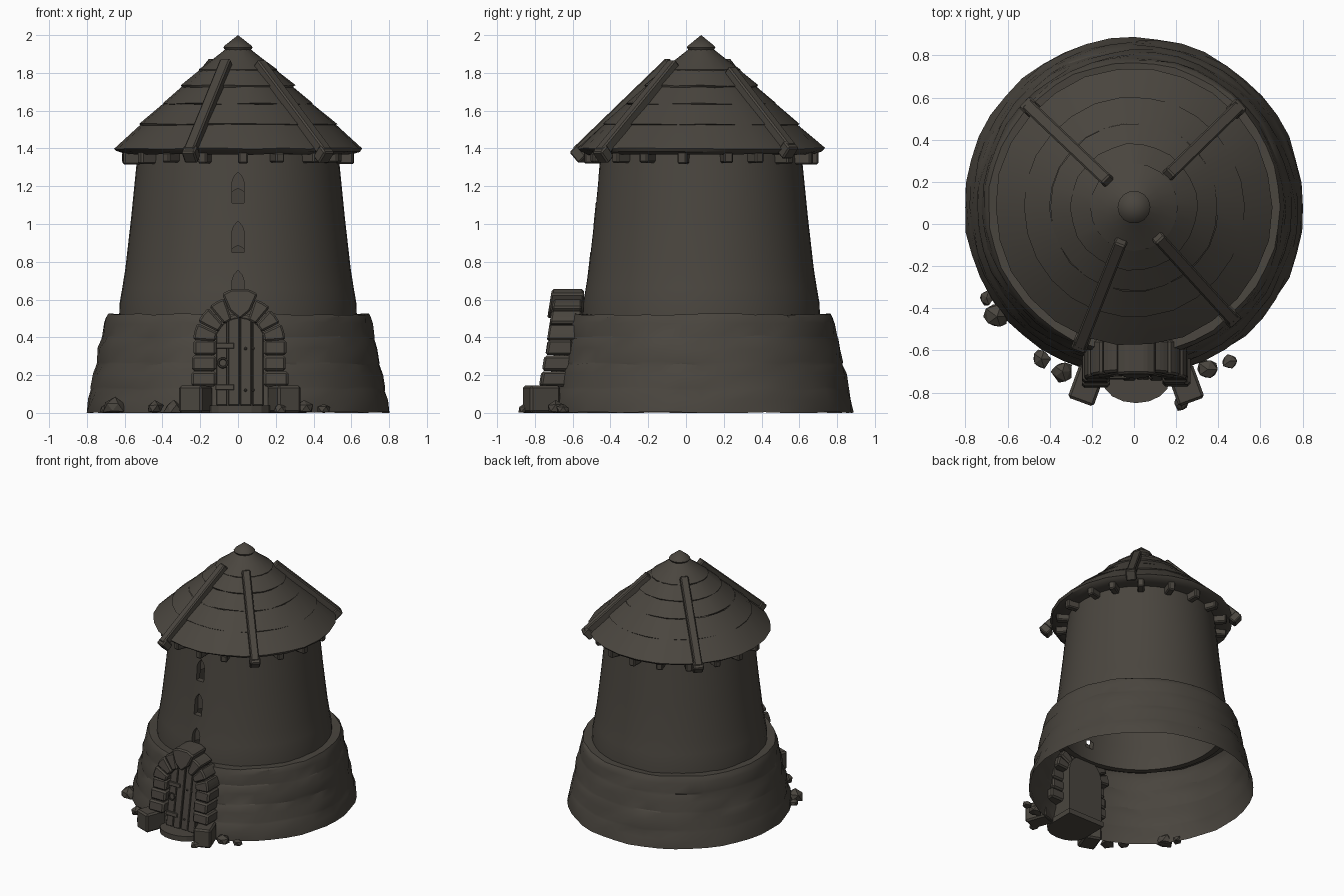
import bpy, bmesh, math, random
from mathutils import Vector, Matrix

random.seed(4)
if "Cube" in bpy.data.objects:
    bpy.data.objects.remove(bpy.data.objects["Cube"])

CY = 0.08      # tower axis in y
LEAN = 0.16    # backward slope of the doorway

stone = bpy.data.materials.new("dark_stone_brown")
stone.use_nodes = True
COLOR = (0.068, 0.060, 0.049, 1)
stone.diffuse_color = COLOR
stone.node_tree.nodes["Principled BSDF"].inputs["Base Color"].default_value = COLOR


def finish(name, bm, bevel=0, smooth=None):
    bmesh.ops.recalc_face_normals(bm, faces=bm.faces)
    if bevel:
        bmesh.ops.bevel(bm, geom=bm.edges[:], offset=bevel, segments=1, affect='EDGES')
    mesh = bpy.data.meshes.new(name)
    bm.to_mesh(mesh)
    bm.free()
    ob = bpy.data.objects.new(name, mesh)
    bpy.context.collection.objects.link(ob)
    mesh.materials.append(stone)
    if smooth:
        shade(ob, smooth)
    return ob


def shade(ob, angle):
    bpy.ops.object.select_all(action='DESELECT')
    ob.select_set(True)
    bpy.context.view_layer.objects.active = ob
    bpy.ops.object.shade_smooth_by_angle(angle=math.radians(angle))


def lathe(name, profile, sides, jr=0, jz=0, closed=False, smooth=35):
    """Spin (radius, z) points about the tower axis, with a little unevenness."""
    bm = bmesh.new()
    rings = []
    for r, z in profile:
        if r == 0:
            rings.append([bm.verts.new((0, CY, z))] * sides)
            continue
        ring = []
        for i in range(sides):
            a = math.tau * i / sides
            rr = r + random.uniform(-jr, jr)
            zz = max(0, z + random.uniform(-jz, jz))
            ring.append(bm.verts.new((rr * math.cos(a), CY + rr * math.sin(a), zz)))
        rings.append(ring)
    pairs = list(zip(rings, rings[1:]))
    if closed:
        pairs.append((rings[-1], rings[0]))
    for low, high in pairs:
        for i in range(sides):
            j = (i + 1) % sides
            bm.faces.new(dict.fromkeys((low[i], low[j], high[j], high[i])))
    return finish(name, bm, smooth=smooth)


def prism(name, outline, front, back, bevel=0.008, lean=LEAN):
    """Extrude an (x, z) outline in y; the front leans back with height."""
    bm = bmesh.new()
    a = [bm.verts.new((x, front + lean * z, z)) for x, z in outline]
    b = [bm.verts.new((x, back, z)) for x, z in outline]
    bm.faces.new(a)
    bm.faces.new(b[::-1])
    for i in range(len(a)):
        j = (i + 1) % len(a)
        bm.faces.new((a[i], b[i], b[j], a[j]))
    return finish(name, bm, bevel)


def box(name, size, matrix, bevel=0.008):
    bm = bmesh.new()
    bmesh.ops.create_cube(bm, size=1, matrix=matrix @ Matrix.Diagonal((*size, 1)))
    return finish(name, bm, bevel)


def rect(x0, x1, z0, z1):
    return [(x0, z0), (x1, z0), (x1, z1), (x0, z1)]


# Flared base in four uneven courses
base = []
for k in range(4):
    z, r = 0.135 * k, 0.805 - 0.029 * k
    base += [(r, z), (r - 0.008, z + 0.07), (r - 0.025, z + 0.12)]
base[-1] = (0.70, 0.505)
base += [(0.69, 0.522), (0.60, 0.515)]
lathe("base_courses", base, 44, jr=0.006, jz=0.006, smooth=25)

# Tapering wall, with three pointed slit windows cut in the front
outer = [(0.63, 0.49), (0.627, 0.58), (0.613, 0.66), (0.597, 0.76), (0.565, 1.04), (0.53, 1.39)]
inner = [(r - 0.045, z) for r, z in reversed(outer)]
wall = lathe("tower_wall", outer + inner, 48, closed=True)
cutters = []
for z in (0.59, 0.85, 1.11):
    slit = [(-0.032, z), (0.032, z), (0.032, z + 0.11), (0.022, z + 0.14),
            (0, z + 0.165), (-0.022, z + 0.14), (-0.032, z + 0.11)]
    depth = -0.445 - 0.125 * (1.11 - z)
    cut = prism("slit_cutter", slit, depth - 0.3, depth + 0.02, 0, 0)
    mod = wall.modifiers.new("slit", 'BOOLEAN')
    mod.operation, mod.object, mod.solver = 'DIFFERENCE', cut, 'EXACT'
    cutters.append(cut)
bpy.context.view_layer.update()
cut_wall = bpy.data.meshes.new_from_object(
    wall.evaluated_get(bpy.context.evaluated_depsgraph_get()))
wall.modifiers.clear()
wall.data = cut_wall
for cut in cutters:
    bpy.data.objects.remove(cut)
shade(wall, 35)

# Stepped shingle roof, cap and finial
lathe("roof", [(0.50, 1.37), (0.60, 1.37), (0.645, 1.385), (0.658, 1.40), (0.52, 1.522),
               (0.39, 1.63), (0.398, 1.638), (0.295, 1.725), (0.302, 1.733),
               (0.19, 1.825)], 26, jr=0.004, jz=0.004)
lathe("roof_middle_course", [(0.515, 1.522), (0.524, 1.53), (0.40, 1.634)], 26, 0.003, 0.003)
lathe("roof_cap", [(0.15, 1.80), (0.205, 1.805), (0.208, 1.818), (0.13, 1.875), (0.06, 1.93)], 20)
lathe("roof_finial", [(0, 1.91), (0.065, 1.915), (0.078, 1.935), (0.07, 1.945), (0, 2.0)], 14)

# Four beams lying down the roof
for x0, y0, x1, y1 in ((-0.12, 0.20, -0.50, 0.56), (0.16, 0.23, 0.49, 0.55),
                       (-0.06, -0.08, -0.255, -0.575), (0.11, -0.06, 0.465, -0.45)):
    ends = []
    for x, y in ((x0, y0), (x1, y1)):
        ends.append(Vector((x, y, 2.01 - 0.9 * math.hypot(x, y - CY))))
    along = (ends[1] - ends[0]).normalized()
    side = along.cross(Vector((0, 0, 1))).normalized()
    rot = Matrix((along, side, along.cross(side))).transposed().to_4x4()
    mid = Matrix.Translation((ends[0] + ends[1]) / 2)
    box("roof_beam", ((ends[1] - ends[0]).length, 0.06, 0.06), mid @ rot)
    foot = Matrix.Translation(ends[1] - along * 0.02 - Vector((0, 0, 0.02)))
    box("roof_beam_foot", (0.06, 0.075, 0.08), foot @ rot)

# Rafter ends under the eaves
for i in range(18):
    a = math.tau * i / 18 + math.radians(-88) + random.uniform(-0.04, 0.04)
    m = Matrix.Translation((0.565 * math.cos(a), CY + 0.565 * math.sin(a), 1.352))
    box("rafter_end", (0.11, 0.05, random.uniform(0.05, 0.075)), m @ Matrix.Rotation(a, 4, 'Z'))

# Doorway: recess body, planks, arch stones
DX, DZ = 0.01, 0.37


def arc(r, deg):
    a = math.radians(deg)
    return (DX + r * math.cos(a), DZ + r * math.sin(a))


recess = [(DX - 0.15, 0.01), (DX + 0.15, 0.01)] + [arc(0.15, d) for d in range(0, 181, 15)]
prism("door_recess", recess, -0.72, -0.53, 0)
for k in range(4):
    x0 = DX - 0.128 + 0.064 * k
    xs = (x0 + 0.061, x0 + 0.032, x0 + 0.003)
    top = [(x, DZ + math.sqrt(max(0, 0.0182 - (x - DX) ** 2))) for x in xs]
    prism("door_plank", [(xs[2], 0.04), (xs[0], 0.04)] + top, -0.745 - 0.004 * (k % 2), -0.62, 0.004)
for z in (0.12, 0.34):
    prism("door_strap", rect(DX - 0.13, DX - 0.03, z, z + 0.03), -0.757, -0.66, 0.003)
    for x in (0.04, 0.08):
        bm = bmesh.new()
        bmesh.ops.create_icosphere(bm, subdivisions=1, radius=0.009,
                                   matrix=Matrix.Translation((x, -0.75 + LEAN * z, z)))
        finish("door_rivet", bm)
bpy.ops.mesh.primitive_torus_add(major_radius=0.024, minor_radius=0.006, major_segments=14,
                                 minor_segments=6, location=(-0.08, -0.715, 0.265),
                                 rotation=(math.radians(80), 0, 0))
ring = bpy.context.object
ring.name = "door_ring"
ring.data.materials.append(stone)

for s in (-1, 1):
    for k in range(3):
        z = 0.14 + k * 0.083
        inner_x, outer_x = DX + s * 0.125, DX + s * (0.248 + random.uniform(-0.012, 0.012))
        prism("jamb_stone", rect(inner_x, outer_x, z, z + 0.08),
              -0.795 + random.uniform(-0.008, 0.008), -0.60, 0.012)
    for k in range(3):
        d0, d1 = 4 + k * 23, 25 + k * 23
        if s < 0:
            d0, d1 = 180 - d0, 180 - d1
        r = 0.245 + random.uniform(-0.008, 0.008)
        prism("arch_stone", [arc(0.13, d0), arc(r, d0), arc(r, (d0 + d1) / 2), arc(r, d1), arc(0.13, d1)],
              -0.798, -0.55, 0.01)
    # Foot block turned slightly outward
    m = Matrix.Translation((DX + s * 0.235, -0.765, 0.072)) @ Matrix.Rotation(s * 0.35, 4, 'Z')
    box("foot_block", (0.13, 0.17, 0.144), m, 0.012)
prism("keystone", [(DX, 0.495), (DX + 0.055, 0.54), (DX + 0.095, 0.63), (DX + 0.045, 0.655),
                   (DX - 0.045, 0.655), (DX - 0.095, 0.63), (DX - 0.055, 0.54)], -0.815, -0.54, 0.01)

# Rounded doorstep
bm = bmesh.new()
edge = [(DX + 0.16 * math.cos(a), -0.74 + 0.11 * math.sin(a))
        for a in (math.pi + math.pi * i / 8 for i in range(9))]
edge += [(DX + 0.16, -0.52), (DX - 0.16, -0.52)]
face = bm.faces.new([bm.verts.new((x, y, 0)) for x, y in edge])
new = bmesh.ops.extrude_face_region(bm, geom=[face])["geom"]
bmesh.ops.translate(bm, vec=(0, 0, 0.04), verts=[v for v in new if isinstance(v, bmesh.types.BMVert)])
bm.faces.new([v for v in sorted((v for v in bm.verts if v.co.z == 0), key=lambda v: v.index)]) \
    if not face.is_valid else None
finish("doorstep", bm)

# Fallen rubble around the foot
for x, y, r in ((-0.70, -0.35, 0.04), (-0.65, -0.44, 0.065), (-0.44, -0.64, 0.05), (-0.34, -0.70, 0.055),
                (0.35, -0.69, 0.055), (0.455, -0.65, 0.04), (0.22, -0.85, 0.04)):
    bm = bmesh.new()
    bmesh.ops.create_icosphere(bm, subdivisions=1, radius=r)
    for v in bm.verts:
        v.co *= random.uniform(0.75, 1.15)
        v.co = Vector((v.co.x + x, v.co.y + y, max(0, v.co.z * 0.8 + r * 0.45)))
    finish("rubble_stone", bm)
